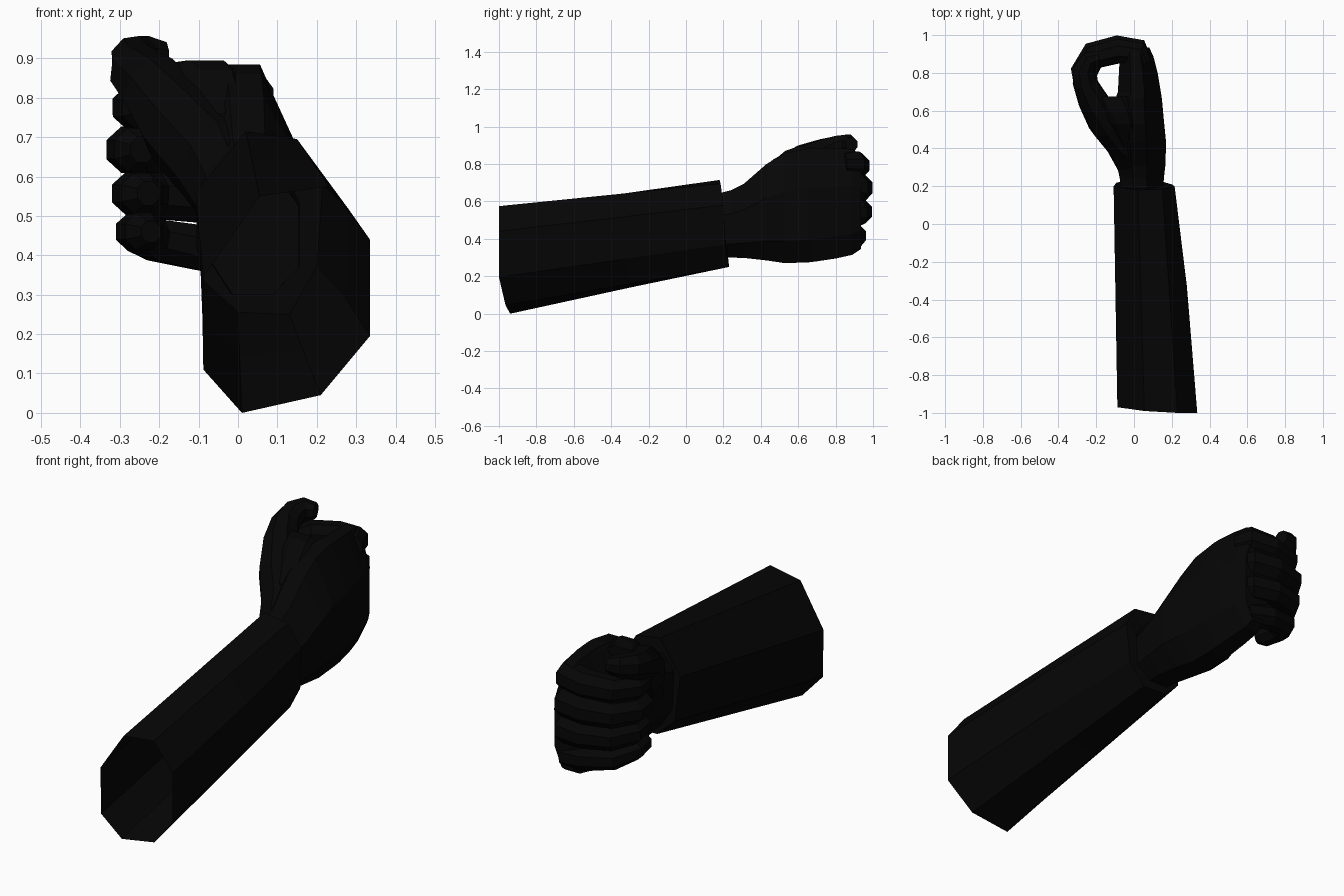
import bpy, bmesh
from mathutils import Vector
import math

if "Cube" in bpy.data.objects:
    bpy.data.objects.remove(bpy.data.objects["Cube"])

mat = bpy.data.materials.new("near black")
mat.diffuse_color = (0.0017, 0.0017, 0.0017, 1)
mat.use_nodes = True
mat.node_tree.nodes["Principled BSDF"].inputs["Base Color"].default_value = mat.diffuse_color


def loft(name, rings, cap_start=True, cap_end=True):
    """Skin a list of equal-length rings with flat quads."""
    bm = bmesh.new()
    vs = [[bm.verts.new(p) for p in r] for r in rings]
    n = len(rings[0])
    for a, b in zip(vs, vs[1:]):
        for i in range(n):
            j = (i + 1) % n
            bm.faces.new((a[i], a[j], b[j], b[i]))
    if cap_start:
        bm.faces.new(vs[0][::-1])
    if cap_end:
        bm.faces.new(vs[-1])
    bmesh.ops.recalc_face_normals(bm, faces=bm.faces)
    me = bpy.data.meshes.new(name)
    bm.to_mesh(me)
    bm.free()
    me.materials.append(mat)
    ob = bpy.data.objects.new(name, me)
    bpy.context.collection.objects.link(ob)
    return ob


def tube(name, path, sides=8):
    """Tapered limb: path of (x, y, z, half width, half height)."""
    pts = [Vector(p[:3]) for p in path]
    grow = 1 / math.cos(math.pi / sides)
    rings = []
    for i, p in enumerate(path):
        t = (pts[min(i + 1, len(pts) - 1)] - pts[max(i - 1, 0)]).normalized()
        side = t.cross(Vector((0, 0, 1))).normalized()
        up = side.cross(t)
        ring = []
        for k in range(sides):
            a = 2 * math.pi * (k + 0.5) / sides
            ring.append(pts[i] + (side * math.cos(a) * p[3] + up * math.sin(a) * p[4]) * grow)
        rings.append(ring)
    return loft(name, rings)


def box_loft(name, sections):
    """Octagonal sections along y: (y, x min, x max, z min, z max)."""
    profile = [(0, .25), (.25, 0), (.7, 0), (1, .2), (1, .65), (.62, 1), (.3, 1), (0, .8)]
    return loft(name, [[(x0 + u * (x1 - x0), y, z0 + v * (z1 - z0)) for u, v in profile]
                       for y, x0, x1, z0, z1 in sections])


# Sleeve: open octagonal tube, elbow end to cuff, hem closing on the wrist
elbow = [(-.088, -.965, .11), (.01, -.94, 0), (.21, -.965, .045), (.335, -1, .195),
         (.335, -1, .44), (.23, -1, .575), (.055, -.99, .55), (-.088, -.97, .345)]
cuff = [(-.092, .22, .34), (.0, .23, .255), (.13, .23, .25), (.2, .21, .37),
        (.215, .2, .58), (.15, .185, .695), (.02, .18, .715), (-.108, .2, .56)]
mid = [Vector(a).lerp(Vector(b), .56) + Vector((.012 if i in (3, 4) else 0, 0, 0))
       for i, (a, b) in enumerate(zip(elbow, cuff))]
centre = sum((Vector(c) for c in cuff), Vector()) / 8
hem = [Vector(c).lerp(centre, .4) for c in cuff]
loft("sleeve", [elbow, mid, cuff, hem], False, False)

# Palm, wrist and smooth knuckles
box_loft("palm", [(.18, -.07, .155, .30, .645), (.24, -.075, .158, .30, .66),
                  (.31, -.09, .166, .298, .695), (.43, -.105, .17, .285, .80),
                  (.53, -.105, .16, .27, .86), (.66, -.10, .148, .275, .885),
                  (.70, -.085, .142, .28, .885), (.80, -.08, .125, .295, .885),
                  (.89, -.075, .102, .315, .88), (.935, -.06, .08, .345, .85)])

# Fingers: curl from the knuckles across and back toward the wrist
curl = [(.05, .86, .7, .9), (.025, .915, 1, 1.1),
        (-.085, .932, 1.02, 1.05), (-.215, .90, 1, .95), (-.265, .81, 1, .9),
        (-.25, .72, .9, .85), (-.235, .685, .5, .5)]
fingers = [("index_finger", .80, .775, .062, -.015, .012),
           ("middle_finger", .675, .668, .065, 0, -.008),
           ("ring_finger", .54, .557, .061, .0, .008),
           ("little_finger", .395, .46, .055, -.025, .014)]
for name, z_root, z_tip, r, dy, dx in fingers:
    n = len(curl) - 1
    tube(name, [(x + dx * i / n, y + dy, z_root + (z_tip - z_root) * min(1, max(0, i - 1) / 3),
                 r * w, r * h) for i, (x, y, w, h) in enumerate(curl)])

# Thumb: rises from the wrist side and closes over the curled fingers
tube("thumb", [(.0, .32, .54, .09, .11), (-.06, .44, .64, .095, .12),
               (-.15, .54, .735, .09, .11), (-.215, .65, .825, .078, .085),
               (-.262, .75, .87, .062, .068), (-.265, .82, .895, .056, .058),
               (-.235, .87, .905, .046, .052), (-.185, .885, .905, .034, .036)])

# Web of flesh between thumb and palm
box_loft("thumb_web", [(.40, -.10, .08, .45, .76), (.53, -.17, .08, .56, .87),
                       (.60, -.21, .07, .63, .895), (.675, -.25, .04, .72, .89)])
